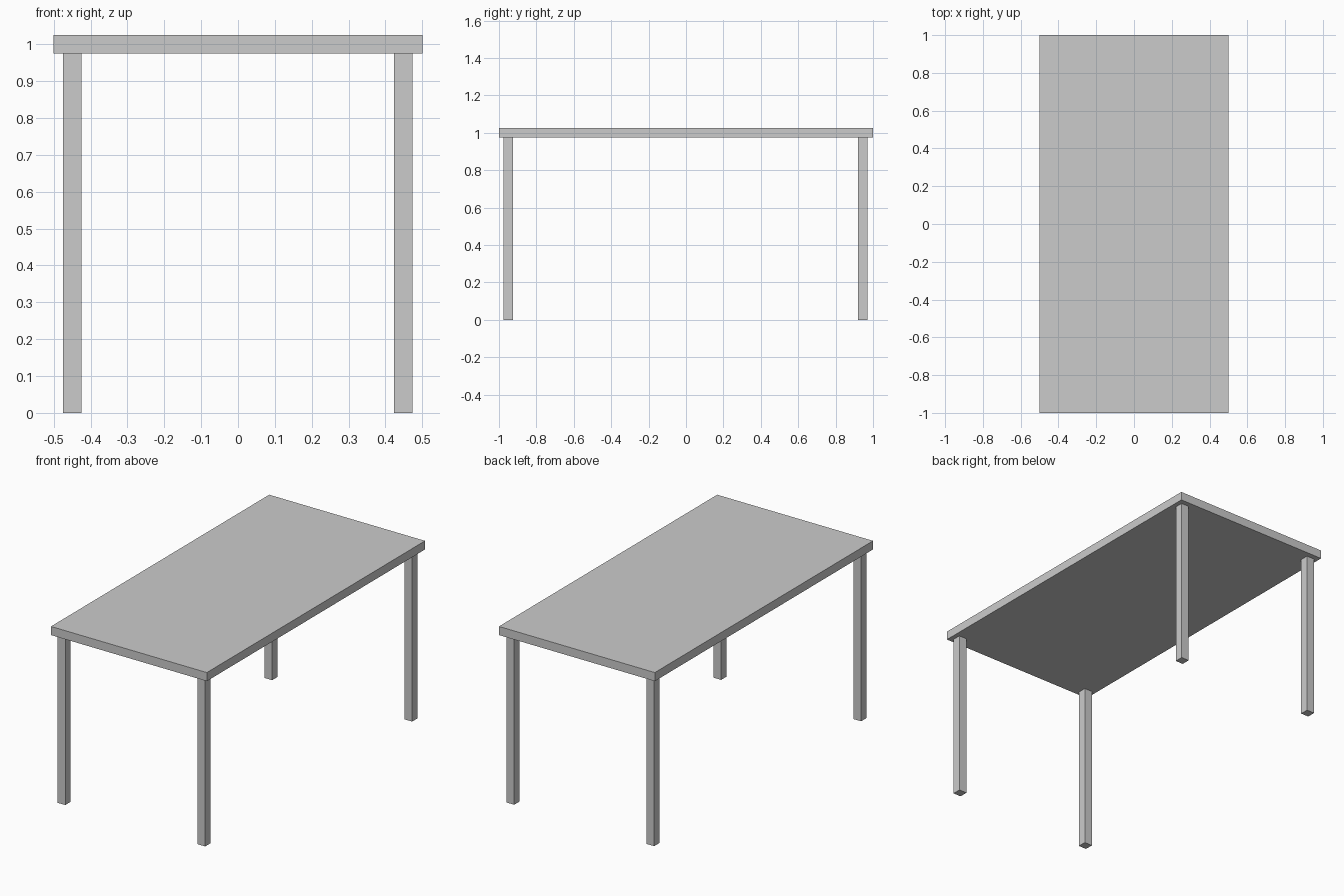
import bpy

if "Cube" in bpy.data.objects:
    bpy.data.objects.remove(bpy.data.objects["Cube"])


def box(name, centre, size):
    bpy.ops.mesh.primitive_cube_add(size=1, location=centre)
    obj = bpy.context.object
    obj.name = name
    obj.scale = size
    bpy.ops.object.transform_apply(location=False, rotation=False, scale=True)
    return obj


TOP_THICK = 0.05
LEG_HEIGHT = 0.975
LEG_WIDTH = 0.05

# Table top slab
box("table_top", (0, 0, LEG_HEIGHT + TOP_THICK / 2), (1.0, 2.0, TOP_THICK))

# Four square legs, set in slightly from the corners
for x_name, x in (("left", -0.45), ("right", 0.448)):
    for y_name, y in (("front", -0.951), ("back", 0.945)):
        box(f"{y_name}_{x_name}_leg", (x, y, LEG_HEIGHT / 2),
            (LEG_WIDTH, LEG_WIDTH, LEG_HEIGHT))
